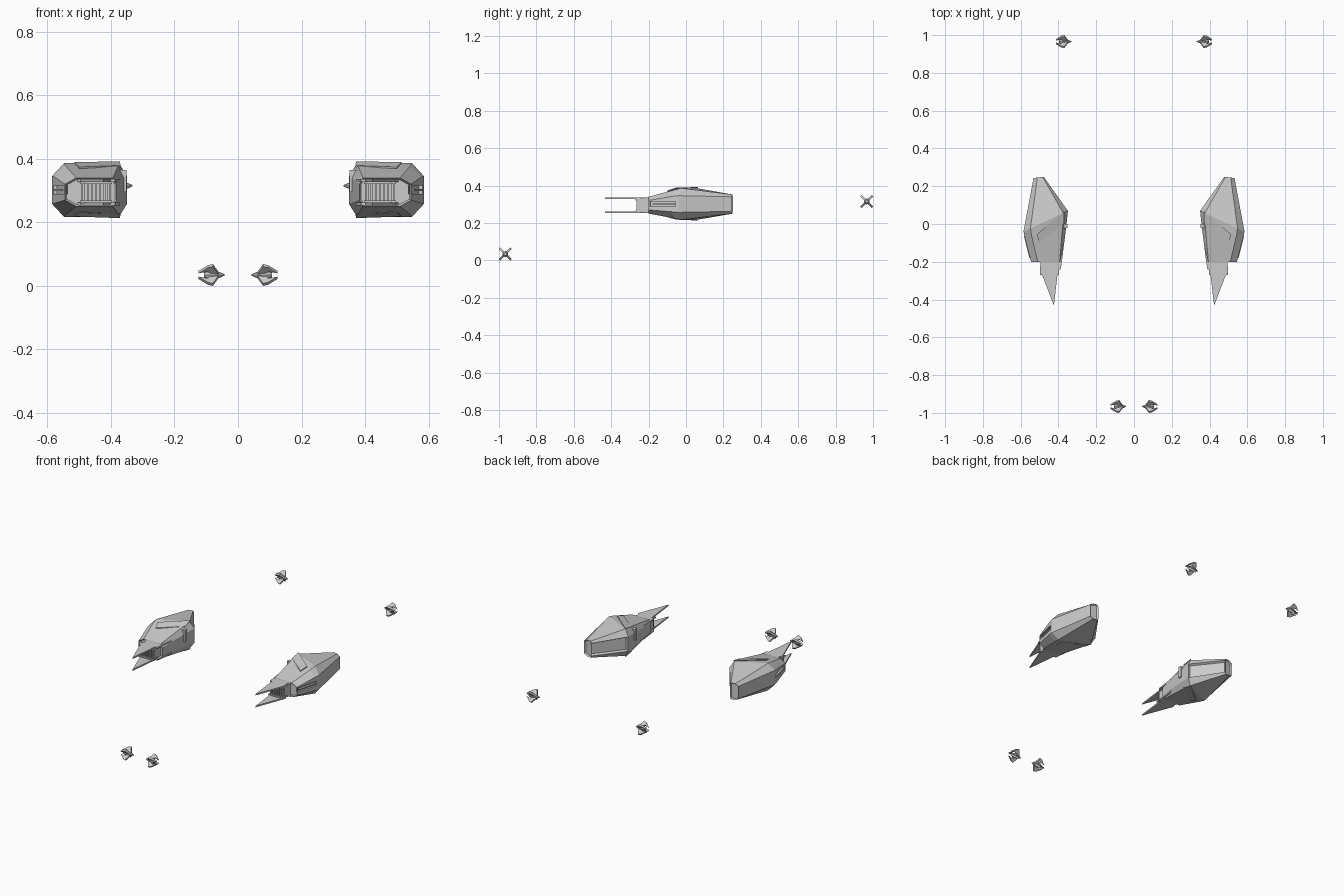
import bpy, bmesh, math
from mathutils import Vector, Matrix

if "Cube" in bpy.data.objects:
    bpy.data.objects.remove(bpy.data.objects["Cube"])


def finish(name, bm, s):
    # mirror to the wanted side, fix normals, link
    for v in bm.verts:
        v.co.x *= s
    bmesh.ops.recalc_face_normals(bm, faces=bm.faces)
    me = bpy.data.meshes.new(name)
    bm.to_mesh(me)
    bm.free()
    ob = bpy.data.objects.new(name, me)
    bpy.context.collection.objects.link(ob)
    return ob


def loft(bm, rings):
    vs = [[bm.verts.new(p) for p in r] for r in rings]
    n = len(vs[0])
    side = []
    for a, b in zip(vs, vs[1:]):
        side.append([bm.faces.new((a[i], a[(i + 1) % n], b[(i + 1) % n], b[i])) for i in range(n)])
    return side, bm.faces.new(vs[0]), bm.faces.new(vs[-1][::-1])


def plate(name, plan, z0, z1, s):
    bm = bmesh.new()
    loft(bm, [[(x, y, z0) for x, y in plan], [(x, y, z1) for x, y in plan]])
    return finish(name, bm, s)


def box(name, c, size, s, rot=0):
    bm = bmesh.new()
    m = Matrix.Translation(c) @ Matrix.Rotation(rot, 4, 'Z') @ Matrix.Diagonal((*size, 1))
    bmesh.ops.create_cube(bm, size=1, matrix=m)
    return finish(name, bm, s)


def section(xi, yi, xo, yo, z0, z1, ci, co, cz):
    # eight-sided ring, inner and outer ends may sit at different y
    ym = lambda x: yi + (yo - yi) * (x - xi) / (xo - xi)
    pts = [(xi + ci, z1), (xo - co, z1), (xo, z1 - cz), (xo, z0 + cz),
           (xo - co, z0), (xi + ci, z0), (xi, z0 + cz), (xi, z1 - cz)]
    return [(x, ym(x), z) for x, z in pts]


def pod(s):
    # faceted hull: front, widest, rear
    bm = bmesh.new()
    rings = [section(.382, -.2, .545, -.2, .25, .34, .012, .035, .02),
             section(.357, 0, .577, -.075, .225, .377, .02, .035, .035),
             section(.35, .07, .585, -.04, .217, .386, .025, .037, .04),
             section(.478, .25, .532, .243, .25, .352, .006, .02, .012)]
    side, front, rear = loft(bm, rings)
    bmesh.ops.recalc_face_normals(bm, faces=bm.faces)
    # framed recess in the slanted inner rear panel and rear end
    for f, t, d in ((side[2][6], .01, -.012), (rear, .006, -.008), (front, .006, -.01)):
        bmesh.ops.inset_region(bm, faces=[f], thickness=t, depth=0)
        bmesh.ops.translate(bm, verts=f.verts, vec=f.normal * d)
    hull = finish("pod_hull", bm, s)
    # slot in the outer flank
    cut = box("slot_cutter", (.565, -.125, .302), (.025, .14, .026), s, -math.atan(.25))
    cut.hide_render = True
    cut.hide_viewport = True
    cut.display_type = 'WIRE'
    mod = hull.modifiers.new("slot", 'BOOLEAN')
    mod.operation = 'DIFFERENCE'
    mod.object = cut
    box("flank_rail", (.5625, -.12, .302), (.012, .12, .006), s, -math.atan(.25))

    # forward prongs, above and below
    prong = [(.372, -.12), (.388, -.24), (.402, -.24), (.424, -.432), (.498, -.24),
             (.487, -.22), (.505, -.19), (.505, -.12)]
    plate("upper_prong", prong, .327, .336, s)
    plate("lower_prong", prong, .253, .262, s)

    # mouth block with slats
    box("mouth_block", (.447, -.215, .295), (.095, .07, .072), s)
    for i in range(7):
        box("mouth_slat", (.408 + i * .013, -.256, .29), (.006, .016, .064), s)
    for z in (.264, .325):
        box("mouth_lip", (.447, -.245, z), (.1, .05, .008), s)

    # diagonal raised bands, top and bottom, following the sloping deck
    band = [(.37, .005), (.5, -.1), (.515, -.055), (.372, .065)]
    for name, zs, t in (("upper_band", (.374, .369, .384, .387), .005),
                        ("lower_band", (.228, .234, .221, .216), -.003)):
        bm = bmesh.new()
        loft(bm, [[(x, y, z) for (x, y), z in zip(band, zs)],
                  [(x, y, z + t) for (x, y), z in zip(band, zs)]])
        finish(name, bm, s)
    # small bracket on the inner flank
    box("inner_bracket", (.362, -.01, .33), (.022, .022, .07), s)


def fighter(x, y, z, s):
    # pointed core lying along x
    bm = bmesh.new()
    ring = lambda px, r: [(x + px, y + r * math.cos(a * math.pi / 4), z + r * math.sin(a * math.pi / 4))
                          for a in range(8)]
    loft(bm, [ring(-.041, .002), ring(-.018, .012), ring(.008, .016), ring(.024, .008)])
    finish("drone_core", bm, s)
    # four blades in a cross, each a swept diamond
    bm = bmesh.new()
    outline = [(-.022, .008), (-.004, .043), (.012, .038), (.041, .013), (.012, .02), (.004, .01)]
    for k in range(4):
        a = math.pi / 4 + k * math.pi / 2
        out = Vector((0, math.cos(a), math.sin(a)))
        wide = Vector((0, -math.sin(a), math.cos(a)))
        o = Vector((x, y, z))
        loft(bm, [[o + Vector((px, 0, 0)) + out * r + wide * w for px, r in outline]
                  for w in (-.0055, .0055)])
    finish("drone_blades", bm, s)


for s in (1, -1):
    pod(s)
    fighter(.083, -.966, .034, s)
    fighter(.373, .966, .315, s)
